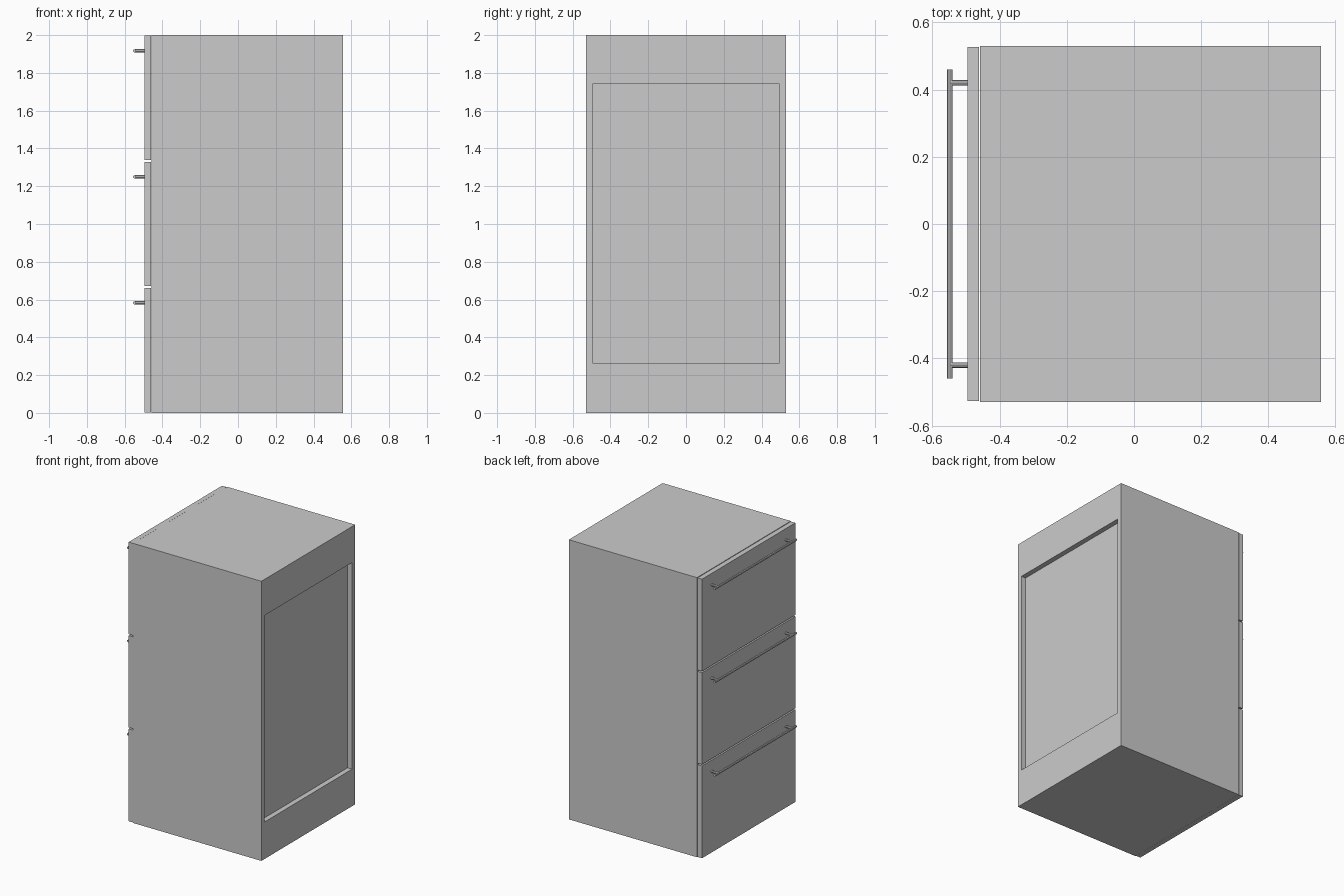
import bpy, bmesh, math
from mathutils import Matrix, Vector

if "Cube" in bpy.data.objects:
    bpy.data.objects.remove(bpy.data.objects["Cube"], do_unlink=True)

grey = bpy.data.materials.new("light_grey")
grey.use_nodes = True
colour = (0.6, 0.6, 0.6, 1)
grey.diffuse_color = colour
grey.node_tree.nodes["Principled BSDF"].inputs["Base Color"].default_value = colour


def finish(name, bm):
    mesh = bpy.data.meshes.new(name)
    bmesh.ops.recalc_face_normals(bm, faces=bm.faces)
    bm.to_mesh(mesh)
    bm.free()
    mesh.materials.append(grey)
    obj = bpy.data.objects.new(name, mesh)
    bpy.context.collection.objects.link(obj)
    return obj


def add_box(bm, lo, hi):
    lo, hi = Vector(lo), Vector(hi)
    matrix = Matrix.Translation((lo + hi) / 2) @ Matrix.Diagonal((*(hi - lo), 1))
    bmesh.ops.create_cube(bm, size=1, matrix=matrix)


def add_rod(bm, start, end, radius):
    start, end = Vector(start), Vector(end)
    axis = end - start
    matrix = (Matrix.Translation((start + end) / 2)
              @ axis.to_track_quat('Z', 'Y').to_matrix().to_4x4())
    bmesh.ops.create_cone(bm, cap_ends=True, segments=8, radius1=radius,
                          radius2=radius, depth=axis.length, matrix=matrix)


# Cabinet body with a shallow recessed panel on its +x side
bm = bmesh.new()
add_box(bm, (-0.458, -0.53, 0), (0.556, 0.53, 2))
bm.normal_update()
panel = next(f for f in bm.faces if f.normal.x > 0.9)
bmesh.ops.inset_individual(bm, faces=[panel], thickness=0.05)
for v in panel.verts:
    v.co.y = math.copysign(0.495, v.co.y)
    v.co.z = 1.742 if v.co.z > 1 else 0.265
extruded = bmesh.ops.extrude_discrete_faces(bm, faces=[panel])["faces"][0]
bmesh.ops.translate(bm, vec=(-0.036, 0, 0), verts=extruded.verts)
finish("cabinet_body", bm)

# Three drawer fronts, each with a bar handle on two posts
drawers = {"bottom": (0.002, 0.662, 0.583),
           "middle": (0.672, 1.329, 1.25),
           "top": (1.339, 1.998, 1.917)}
for name, (z0, z1, zh) in drawers.items():
    bm = bmesh.new()
    add_box(bm, (-0.496, -0.527, z0), (-0.461, 0.527, z1))
    finish(name + "_drawer_front", bm)

    bm = bmesh.new()
    add_rod(bm, (-0.548, -0.46, zh), (-0.548, 0.46, zh), 0.0085)
    for y in (-0.42, 0.42):
        add_rod(bm, (-0.546, y, zh), (-0.495, y, zh), 0.0085)
    finish(name + "_drawer_handle", bm)
